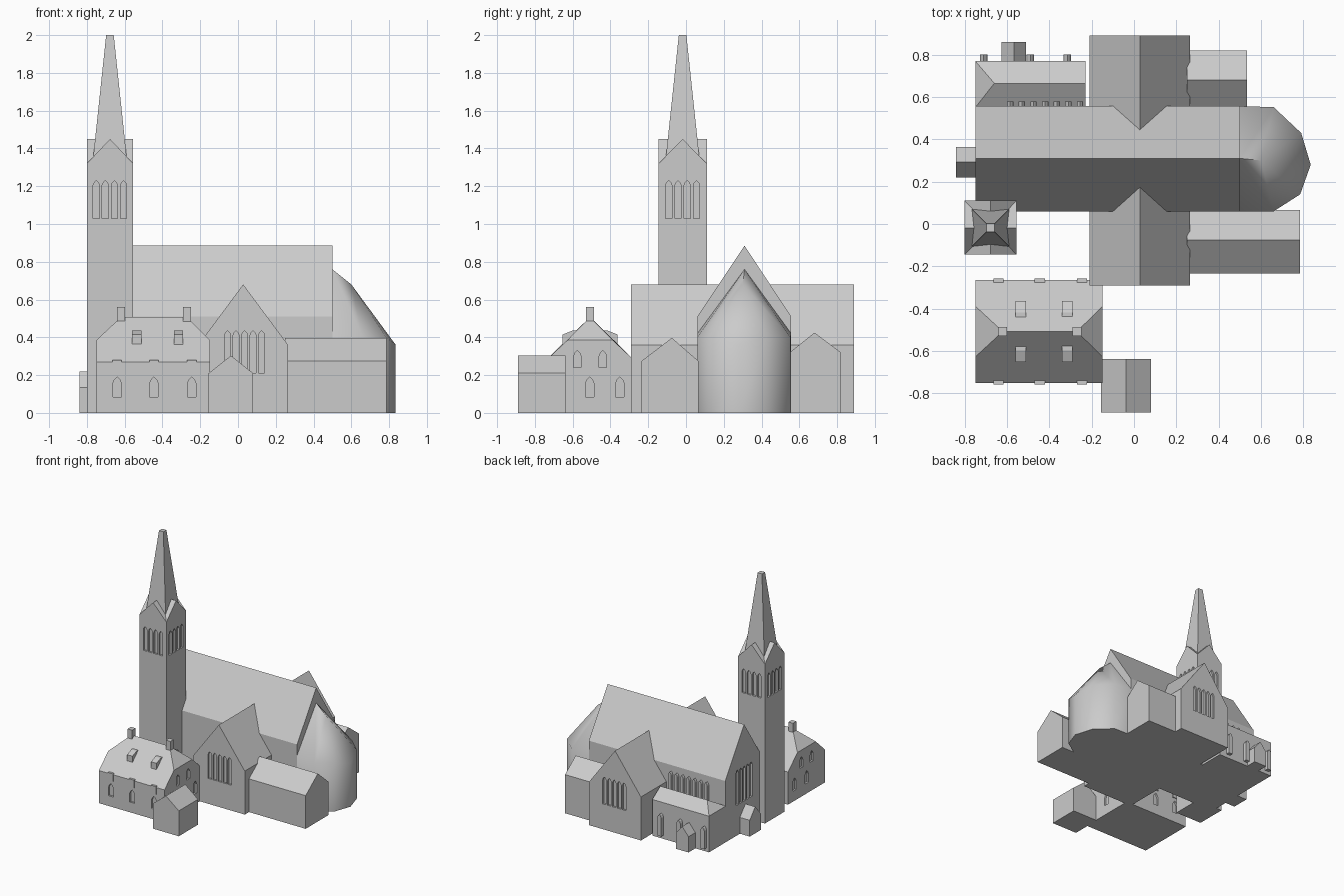
import bpy, bmesh, math
from mathutils import Vector

if "Cube" in bpy.data.objects:
    bpy.data.objects.remove(bpy.data.objects["Cube"])

stone = bpy.data.materials.new("grey_stone")
stone.diffuse_color = (0.6, 0.6, 0.6, 1)
stone.use_nodes = True
stone.node_tree.nodes["Principled BSDF"].inputs["Base Color"].default_value = stone.diffuse_color


def make(name, verts, faces):
    me = bpy.data.meshes.new(name)
    bm = bmesh.new()
    vs = [bm.verts.new(v) for v in verts]
    for f in faces:
        bm.faces.new([vs[i] for i in f])
    bmesh.ops.recalc_face_normals(bm, faces=bm.faces)
    bm.to_mesh(me)
    bm.free()
    me.materials.append(stone)
    ob = bpy.data.objects.new(name, me)
    bpy.context.collection.objects.link(ob)
    return ob


def extrude(name, axis, profile, a0, a1):
    """Extrude a (horizontal, z) profile along the x or y axis."""
    n = len(profile)
    verts = [(a, h, z) if axis == 'x' else (h, a, z) for a in (a0, a1) for h, z in profile]
    faces = [range(n), range(n, 2 * n)]
    faces += [(i, (i + 1) % n, n + (i + 1) % n, n + i) for i in range(n)]
    return make(name, verts, faces)


def gable(name, axis, a0, a1, h0, h1, eave, ridge, mid=None, z0=0):
    mid = (h0 + h1) / 2 if mid is None else mid
    return extrude(name, axis, [(h0, z0), (h1, z0), (h1, eave), (mid, ridge), (h0, eave)], a0, a1)


def box(name, x0, x1, y0, y1, z0, z1):
    return extrude(name, 'x', [(y0, z0), (y1, z0), (y1, z1), (y0, z1)], x0, x1)


def lancet(name, axis, wall, depth, h, w, z0, z1):
    """Pointed window block straddling a wall plane."""
    w /= 2
    p = [(h - w, z0), (h + w, z0), (h + w, z1 - 1.5 * w), (h + .6 * w, z1 - .6 * w),
         (h, z1), (h - .6 * w, z1 - .6 * w), (h - w, z1 - 1.5 * w)]
    return extrude(name, axis, p, wall - depth, wall + depth)


def cut(ob, axis, wall, centres, w, z0, z1, depth=.015):
    """Recess a row of lancet windows into a wall."""
    for h in centres:
        c = lancet("window_cutter", axis, wall, depth, h, w, z0, z1)
        c.hide_render = True
        m = ob.modifiers.new("window", 'BOOLEAN')
        m.operation, m.solver, m.object = 'DIFFERENCE', 'EXACT', c
        bpy.context.view_layer.objects.active = ob
        bpy.ops.object.modifier_apply(modifier=m.name)
        bpy.data.objects.remove(c)


def row(mid, step, n):
    return [mid + step * (i - (n - 1) / 2) for i in range(n)]


# Nave and transept
nave = gable("nave", 'x', -.75, .5, .06, .557, .51, .885, .31)
cut(nave, 'x', -.75, row(.31, .045, 5), .033, .25, .54)
transept = gable("transept", 'y', -.29, .89, -.21, .265, .36, .68)
for wall in (-.29, .89):
    cut(transept, 'y', wall, row(.035, .045, 5), .033, .21, .435)
for x in row(-.42, .055, 7):
    lancet("nave_window", 'y', .557, .022, x, .03, .25, .46)

# Rounded apse with a folded roof
ring = [(.5, .06, .42), (.66, .06, .40), (.785, .14, .40), (.835, .28, .36),
        (.79, .43, .40), (.66, .552, .40), (.5, .557, .42)]
verts = [(x, y, 0) for x, y, z in ring] + ring + [(.5, .31, .76), (.6, .30, .68)]
faces = [range(7), (0, 7, 14, 13, 6), (14, 15, 8, 7), (14, 13, 12, 15)]
faces += [(i, i + 1, i + 8, i + 7) for i in range(6)]
faces += [(15, i, i + 1) for i in range(8, 12)]
apse = make("apse", verts, faces)
bpy.ops.object.select_all(action='DESELECT')
apse.select_set(True)
bpy.context.view_layer.objects.active = apse
bpy.ops.object.shade_smooth_by_angle(angle=math.radians(60))

# Side chapels beside the choir
gable("south_chapel", 'x', .25, .785, -.235, .065, .275, .397, -.075)
gable("north_chapel", 'x', .25, .535, .55, .82, .32, .425, .68)

# Tower with cross gables and spire
tx, ty = -.678, -.018
tower = gable("tower", 'y', -.145, .11, -.8, -.555, 1.32, 1.45)
for wall in (-.145, .11):
    cut(tower, 'y', wall, row(tx, .048, 4), .034, 1.03, 1.23)
for wall in (-.8, -.555):
    cut(tower, 'x', wall, row(ty, .049, 4), .034, 1.03, 1.23)
extrude("tower_cross_gable", 'x', [(-.145, 1.32), (.11, 1.32), (ty, 1.45)], -.8, -.555)
quad = [(-1, -1), (1, -1), (1, 1), (-1, 1)]
make("spire", [(tx + sx * r, ty + sy * r, z) for r, z in ((.09, 1.34), (.02, 2)) for sx, sy in quad],
     [range(4), range(4, 8)] + [(i, (i + 1) % 4, 4 + (i + 1) % 4, 4 + i) for i in range(4)])

# West porch
gable("west_porch", 'x', -.84, -.745, .22, .365, .135, .22)

# Sacristy on the north side with one hipped end
make("sacristy",
     [(x, y, z) for z in (0, .30) for x, y in ((-.75, .55), (-.23, .55), (-.23, .77), (-.75, .77))]
     + [(-.66, .665, .37), (-.23, .665, .37)],
     [(0, 1, 2, 3), (0, 1, 5, 4), (1, 2, 6, 9, 5), (2, 3, 7, 6), (3, 0, 4, 7),
      (4, 5, 9, 8), (6, 7, 8, 9), (7, 4, 8)])
gable("sacristy_porch", 'y', .76, .86, -.625, -.51, .13, .20)
for x in (-.71, -.49, -.315):
    lancet("sacristy_window", 'y', .77, .03, x, .036, .03, .21)

# House with half-hipped roof
x0, x1, yc, hw = -.75, -.148, -.508, .243
verts, faces = [], []
for x, xr in ((x0, -.62), (x1, -.27)):
    verts += [(x, yc - hw, 0), (x, yc + hw, 0), (x, yc + hw, .27), (x, yc + .12, .385),
              (x, yc - .12, .385), (x, yc - hw, .27), (xr, yc, .507)]
faces = [(0, 1, 2, 3, 4, 5), (3, 4, 6), (7, 8, 9, 10, 11, 12), (10, 11, 13),
         (0, 1, 8, 7), (0, 5, 12, 7), (1, 2, 9, 8),
         (5, 4, 6, 13, 11, 12), (2, 3, 6, 13, 10, 9)]
house = make("house", verts, faces)
columns = (-.64, -.445, -.245)
for wall in (yc - hw, yc + hw):
    cut(house, 'y', wall, columns, .045, .085, .19)
for wall in (x0, x1):
    cut(house, 'x', wall, (-.35, -.51), .045, .085, .19)
    cut(house, 'x', wall, (-.44, -.575), .04, .24, .33)
for s in (-1, 1):
    for x in columns:
        y = yc + s * (hw - .015)
        box("eave_window", x - .024, x + .024, y - .022, y + .022, .215, .28)
    # small roof dormers with sloping lids
    for x in (-.535, -.315):
        extrude("dormer", 'x', [(yc + s * .145, .35), (yc + s * .145, .415),
                                (yc + s * .09, .437), (yc + s * .05, .437), (yc + s * .05, .35)],
                x - .025, x + .025)
for x in (-.62, -.27):
    box("chimney", x - .021, x + .021, yc - .022, yc + .022, .40, .56)
gable("house_porch", 'y', -.89, -.638, -.155, .08, .21, .303)
